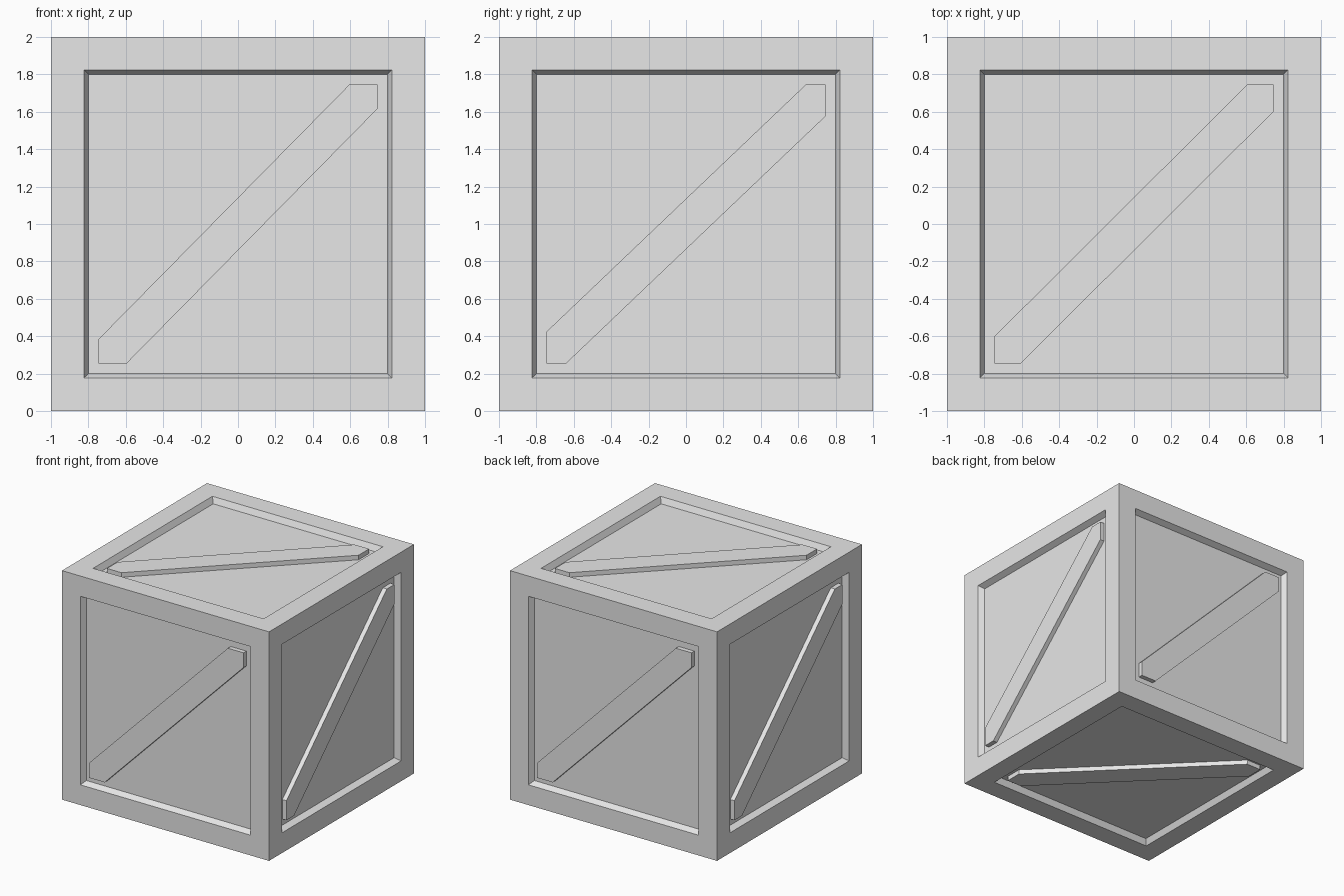
import bpy, bmesh
from math import pi
from mathutils import Matrix, Vector

cube = bpy.data.objects.get("Cube")
if cube:
    bpy.data.objects.remove(cube)

grey = bpy.data.materials.new("light grey")
grey.use_nodes = True
grey.diffuse_color = (0.8, 0.8, 0.8, 1)
grey.node_tree.nodes["Principled BSDF"].inputs["Base Color"].default_value = (0.8, 0.8, 0.8, 1)

CENTRE = Matrix.Translation((0, 0, 1))
FLOOR, BRACE_TOP = 0.95, 0.99


def make_object(name, bm):
    bmesh.ops.recalc_face_normals(bm, faces=bm.faces)
    mesh = bpy.data.meshes.new(name)
    bm.to_mesh(mesh)
    bm.free()
    mesh.materials.append(grey)
    obj = bpy.data.objects.new(name, mesh)
    bpy.context.collection.objects.link(obj)


# Box body: a frame on every side around a recessed panel with sloping walls
bm = bmesh.new()
bmesh.ops.create_cube(bm, size=2, matrix=CENTRE)
panels = bm.faces[:]
bmesh.ops.inset_individual(bm, faces=panels, thickness=0.25)
bmesh.ops.inset_individual(bm, faces=panels, thickness=0.035)
for face in panels:
    for v in face.verts:
        v.co -= face.normal * (1 - FLOOR)
make_object("crate_body", bm)


# Diagonal brace: a plank clipped to the panel corners, drawn on the top side
def brace(name, low, side, rotation):
    e = 0.745
    outline = [(-e, -low), (-e, -e), (-side, -e), (e, low), (e, e), (side, e)]
    bm = bmesh.new()
    base = bm.faces.new([bm.verts.new((x, y, FLOOR - 0.005)) for x, y in outline])
    ext = bmesh.ops.extrude_face_region(bm, geom=[base])["geom"]
    for v in ext:
        if isinstance(v, bmesh.types.BMVert):
            v.co.z = BRACE_TOP
    bm.transform(CENTRE @ rotation)
    make_object(name, bm)


# Front, right, back and left braces turn around the vertical axis
upright = Matrix.Rotation(pi / 2, 4, "X")
for i, name in enumerate(("front", "right", "back", "left")):
    low, side = ((0.615, 0.595), (0.575, 0.64))[i % 2]
    brace(name + "_brace", low, side, Matrix.Rotation(i * pi / 2, 4, "Z") @ upright)

# Top and bottom braces
brace("top_brace", 0.6, 0.605, Matrix.Identity(4))
brace("bottom_brace", 0.6, 0.605, Matrix.Rotation(pi, 4, "X"))
